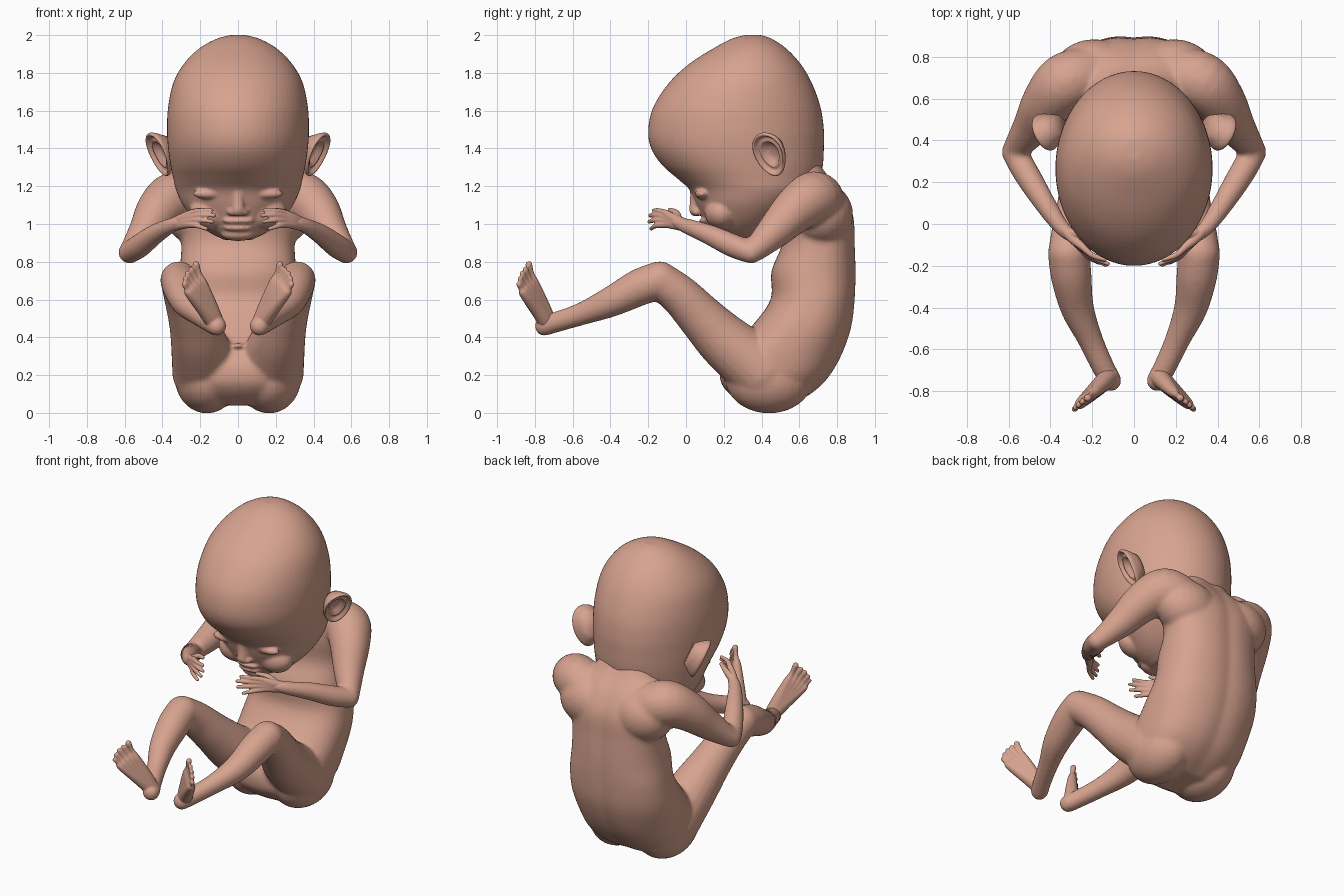
import bpy, bmesh, math
from mathutils import Vector, Matrix

skin = bpy.data.materials.new("skin")
skin.diffuse_color = (0.68, 0.365, 0.275, 1)


def smooth_path(pts, steps):
    """Catmull-Rom interpolation of tuples of any length."""
    p = [Vector(q) for q in pts]
    p = [p[0]] + p + [p[-1]]
    out = []
    for i in range(1, len(p) - 2):
        a, b, c, d = p[i - 1:i + 3]
        for k in range(steps):
            t = k / steps
            out.append(0.5 * (2 * b + (c - a) * t + (2 * a - 5 * b + 4 * c - d) * t * t
                              + (3 * b - a - 3 * c + d) * t ** 3))
    return out + [p[-2]]


def skin_rings(bm, rings):
    """Bridge closed rings of points and cap both ends."""
    rows = [[bm.verts.new(v) for v in r] for r in rings]
    n = len(rows[0])
    for a, b in zip(rows, rows[1:]):
        for i in range(n):
            bm.faces.new((a[i], a[(i + 1) % n], b[(i + 1) % n], b[i]))
    bm.faces.new(rows[0][::-1])
    bm.faces.new(rows[-1])


def ball(bm, c, r):
    r = r if isinstance(r, tuple) else (r, r, r)
    m = Matrix.Translation(c) @ Matrix.Diagonal((*r, 1))
    bmesh.ops.create_uvsphere(bm, u_segments=24, v_segments=14, radius=1, matrix=m)


def limb(bm, s, pts, steps=5, n=20):
    """Round-ended tube through (x, y, z, radius); s mirrors x."""
    path = smooth_path([(s * p[0], *p[1:]) for p in pts], steps)
    rings = []
    for i, q in enumerate(path):
        d = (path[min(i + 1, len(path) - 1)] - path[max(i - 1, 0)]).xyz.normalized()
        u = d.cross(Vector((0.3, 0.2, 1))).normalized()
        v = d.cross(u)
        rings.append([q.xyz + q.w * (u * math.cos(a) + v * math.sin(a))
                      for a in (2 * math.pi * k / n for k in range(n))])
    skin_rings(bm, rings)
    for q in (path[0], path[-1]):
        ball(bm, q.xyz, q.w)


def slices(bm, rows, power=2.0, groove=0.0, n=64):
    """Stack of rounded horizontal slices: (z, front y, back y, half width)."""
    rings = []
    for z, f, b, w in smooth_path(rows, 4):
        ring = []
        for k in range(n):
            a = 2 * math.pi * k / n
            c, s = math.cos(a), math.sin(a)
            x = w * math.copysign(abs(c) ** (2 / power), c)
            y = (f + b) / 2 + (b - f) / 2 * math.copysign(abs(s) ** (2 / power), s)
            if s > 0:
                y -= groove * math.exp(-(x / 0.05) ** 2)
            ring.append(Vector((x, y, z)))
        rings.append(ring)
    skin_rings(bm, rings)


def finish(bm, name, voxel=None, rounds=4):
    bmesh.ops.recalc_face_normals(bm, faces=bm.faces[:])
    for f in bm.faces:
        f.smooth = True
    me = bpy.data.meshes.new(name)
    bm.to_mesh(me)
    bm.free()
    me.materials.append(skin)
    ob = bpy.data.objects.new(name, me)
    bpy.context.collection.objects.link(ob)
    if voxel:
        m = ob.modifiers.new("fuse", 'REMESH')
        m.mode, m.voxel_size, m.use_smooth_shade = 'VOXEL', voxel, True
        m = ob.modifiers.new("soften", 'SMOOTH')
        m.factor, m.iterations = 0.5, rounds
    return ob


# Torso with arms and legs, fused into one skin
bm = bmesh.new()
slices(bm, [(0.04, 0.32, 0.56, 0.17), (0.10, 0.23, 0.665, 0.26), (0.18, 0.18, 0.752, 0.32),
            (0.30, 0.20, 0.825, 0.34), (0.45, 0.34, 0.878, 0.345), (0.60, 0.448, 0.897, 0.33),
            (0.75, 0.452, 0.902, 0.31), (0.90, 0.51, 0.897, 0.30), (1.05, 0.50, 0.888, 0.32),
            (1.17, 0.50, 0.83, 0.30), (1.27, 0.50, 0.745, 0.20), (1.36, 0.50, 0.69, 0.17)],
       power=2.4, groove=0.010)
ball(bm, (0, 0.23, 0.355), (0.035, 0.035, 0.015))
for s in (1, -1):
    ball(bm, (s * 0.165, 0.44, 0.185), (0.17, 0.235, 0.188))         # buttock
    ball(bm, (s * 0.19, 0.72, 1.05), (0.20, 0.165, 0.17))            # shoulder blade
    limb(bm, s, [(0.18, 0.40, 0.22, 0.17), (0.21, 0.21, 0.375, 0.147), (0.245, 0.085, 0.50, 0.125),
                 (0.285, -0.03, 0.62, 0.109), (0.312, -0.14, 0.703, 0.100)])   # thigh
    limb(bm, s, [(0.16, 0.38, 0.23, 0.16), (0.16, 0.25, 0.33, 0.125), (0.20, 0.12, 0.455, 0.10)])  # inner thigh
    limb(bm, s, [(0.312, -0.14, 0.703, 0.100), (0.30, -0.25, 0.663, 0.098), (0.272, -0.40, 0.587, 0.081),
                 (0.21, -0.55, 0.525, 0.061), (0.15, -0.68, 0.483, 0.055),
                 (0.115, -0.745, 0.462, 0.054)])                     # shin and heel
    limb(bm, s, [(0.22, 0.71, 1.10, 0.14), (0.33, 0.675, 1.138, 0.142), (0.415, 0.58, 1.075, 0.123),
                 (0.485, 0.47, 0.965, 0.095), (0.55, 0.38, 0.878, 0.069), (0.574, 0.345, 0.85, 0.06)])  # upper arm
    limb(bm, s, [(0.574, 0.345, 0.85, 0.06), (0.52, 0.25, 0.885, 0.063), (0.44, 0.12, 0.945, 0.054),
                 (0.36, 0.0, 0.99, 0.041), (0.31, -0.05, 1.01, 0.034)])        # forearm
finish(bm, "body", 0.011, 12)

# Head with closed eyes, nose, cheeks, lips and chin
bm = bmesh.new()
slices(bm, [(2.0, 0.31, 0.40, 0.04), (1.98, 0.24, 0.455, 0.115), (1.93, 0.145, 0.53, 0.205),
            (1.85, 0.02, 0.605, 0.285), (1.75, -0.088, 0.665, 0.342), (1.62, -0.173, 0.712, 0.37),
            (1.50, -0.20, 0.73, 0.376), (1.40, -0.185, 0.73, 0.37), (1.31, -0.125, 0.725, 0.357),
            (1.24, -0.045, 0.71, 0.342), (1.18, 0.02, 0.69, 0.328), (1.10, 0.055, 0.62, 0.292),
            (1.02, 0.095, 0.53, 0.23), (0.96, 0.13, 0.45, 0.16), (0.915, 0.20, 0.37, 0.07)])
limb(bm, 1, [(0, 0.045, 1.19, 0.025), (0, 0.05, 1.13, 0.03), (0, 0.052, 1.075, 0.036)])   # nose
ball(bm, (0, 0.105, 1.016), (0.085, 0.036, 0.016))                   # upper lip
ball(bm, (0, 0.12, 0.978), (0.075, 0.034, 0.017))                    # lower lip
ball(bm, (0, 0.18, 0.945), (0.09, 0.06, 0.035))                      # chin
for s in (1, -1):
    ball(bm, (s * 0.031, 0.062, 1.062), (0.024, 0.028, 0.02))        # nostril wing
    ball(bm, (s * 0.155, 0.085, 1.16), (0.085, 0.038, 0.028))        # eyelid
    ball(bm, (s * 0.14, 0.19, 1.06), (0.12, 0.092, 0.09))            # cheek
finish(bm, "head", 0.009, 6)

for s, side in ((1, "left"), (-1, "right")):
    # Ear: a dished oval with a rolled rim and an inner fold
    up = Vector((0.085, -0.075, 0.23)).normalized()
    across = Vector((0.085, 0.15, 0.01))
    across = (across - up * across.dot(up)).normalized()
    out = across.cross(up).normalized()
    out = out if out.x > 0 else -out
    centre = Vector((0.412, 0.447, 1.372))

    def on_ear(a, r, h):
        w = 0.090 + 0.014 * math.sin(a)
        p = centre + across * (w * r * math.cos(a)) + up * (0.126 * r * math.sin(a)) + out * h
        return Vector((s * p.x, p.y, p.z))

    bm = bmesh.new()
    prof = [(0.55, -0.07), (0.76, -0.04), (0.92, -0.015), (1.0, 0.003), (1.0, 0.013), (0.95, 0.019),
            (0.88, 0.015), (0.82, 0.002), (0.72, -0.006), (0.64, 0.003), (0.56, 0.001),
            (0.44, -0.022), (0.2, -0.03), (0.02, -0.03)]
    skin_rings(bm, [[on_ear(2 * math.pi * k / 40, r, h) for k in range(40)] for r, h in prof])
    finish(bm, side + "_ear")

    # Hand: palm strips running on into fingers, plus a thumb
    bm = bmesh.new()
    tips = [(0.140, -0.170, 1.072), (0.125, -0.190, 1.045), (0.135, -0.195, 1.012), (0.168, -0.185, 0.975)]
    for i, tip in enumerate(tips):
        t = i / 3
        knuckle = Vector((0.248 + 0.012 * t, -0.108, 1.058 - 0.062 * t))
        bend = knuckle.lerp(Vector(tip), 0.5) + Vector((0.006, -0.010, 0.006))
        limb(bm, s, [(0.33, -0.03, 1.012 - 0.02 * t, 0.028), (0.29, -0.073, 1.035 - 0.038 * t, 0.024),
                     (*knuckle, 0.018), (*bend, 0.0135), (*tip, 0.0105)], n=12)
    limb(bm, s, [(0.31, -0.04, 1.02, 0.024), (0.255, -0.052, 1.058, 0.018),
                 (0.20, -0.085, 1.075, 0.012)], n=12)
    finish(bm, side + "_hand", 0.005, 3)

    # Foot: heel, sole strips and five toes
    bm = bmesh.new()
    ball(bm, (s * 0.113, -0.752, 0.460), (0.05, 0.046, 0.05))
    tips = [(0.222, -0.832, 0.785), (0.247, -0.850, 0.760), (0.266, -0.866, 0.738),
            (0.279, -0.878, 0.710), (0.284, -0.885, 0.680)]
    for i, tip in enumerate(tips):
        t = i / 4
        root = Vector((0.188 + 0.068 * t, -0.803 - 0.055 * t, 0.685 - 0.050 * t))
        limb(bm, s, [(0.12, -0.73, 0.475, 0.048), (0.145 + 0.035 * t, -0.758 - 0.03 * t, 0.56 - 0.01 * t, 0.040),
                     (*root, 0.027), (*root.lerp(Vector(tip), 0.5), 0.015),
                     (*tip, 0.0185 if i == 0 else 0.0145)], n=12)
    finish(bm, side + "_foot", 0.006, 3)
